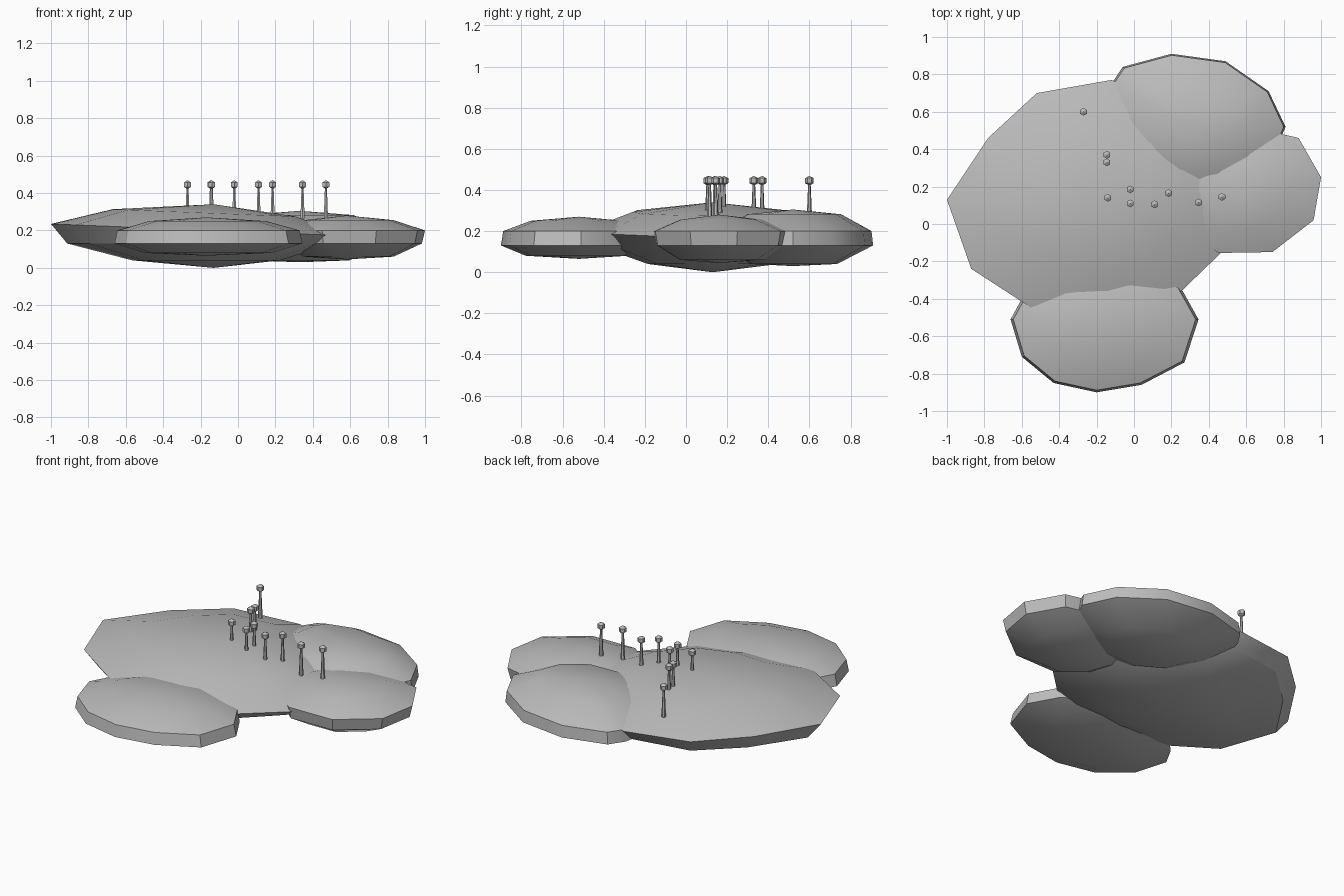
import bpy, bmesh, math

if "Cube" in bpy.data.objects:
    bpy.data.objects.remove(bpy.data.objects["Cube"])

grey = bpy.data.materials.new("stone grey")
grey.diffuse_color = (0.5, 0.5, 0.5, 1)
grey.use_nodes = True
grey.node_tree.nodes["Principled BSDF"].inputs["Base Color"].default_value = grey.diffuse_color


def finish(bm, name, angle=None):
    bmesh.ops.recalc_face_normals(bm, faces=bm.faces)
    me = bpy.data.meshes.new(name)
    bm.to_mesh(me)
    bm.free()
    me.materials.append(grey)
    ob = bpy.data.objects.new(name, me)
    bpy.context.collection.objects.link(ob)
    if angle:
        bpy.ops.object.select_all(action='DESELECT')
        ob.select_set(True)
        bpy.context.view_layer.objects.active = ob
        bpy.ops.object.shade_smooth_by_angle(angle=math.radians(angle))
    return ob


def lobe(name, centre, outline, rings, bottom, top, tilt=0.0):
    """Lens-shaped slab: outline scaled about its centre at each (scale, z) ring."""
    cx, cy = centre
    bm = bmesh.new()
    loops = []
    for s, z, t in rings:
        loops.append([bm.verts.new((cx + (x - cx) * s, cy + (y - cy) * s,
                                    z - t * tilt * (x - cx) * s)) for x, y in outline])
    n = len(outline)
    low, high = bm.verts.new((cx, cy, bottom)), bm.verts.new((cx, cy, top))
    for i in range(n):
        j = (i + 1) % n
        bm.faces.new((low, loops[0][j], loops[0][i]))
        bm.faces.new((high, loops[-1][i], loops[-1][j]))
        for a, b in zip(loops, loops[1:]):
            bm.faces.new((a[i], a[j], b[j], b[i]))
    return finish(bm, name, 30)


# Large middle slab
lobe("main_slab", (-0.13, 0.13),
     [(-1, .13), (-.87, -.24), (-.53, -.46), (-.15, -.5), (.2, -.41), (.47, -.15),
      (.58, .1), (.5, .38), (.26, .6), (-.12, .77), (-.52, .7), (-.78, .46)],
     [(.5, .04, 0), (.9, .13, 0), (1, .2, 1), (.62, .292, 1)], 0, .34, .04)

# Front slab
lobe("front_slab", (-.17, -.52),
     [(-.66, -.51), (-.6, -.71), (-.43, -.85), (-.2, -.9), (.04, -.86), (.27, -.74),
      (.345, -.51), (.25, -.34), (.05, -.2), (-.2, -.17), (-.45, -.24), (-.6, -.4)],
     [(.68, .08, 0), (1, .13, 0), (.97, .2, 0), (.62, .25, 0)], .065, .27)

# Right slab
lobe("right_slab", (.58, .16),
     [(.45, -.155), (.74, -.15), (.96, .02), (1, .25), (.88, .46), (.62, .52),
      (.32, .45), (.2, .2), (.27, 0)],
     [(.6, .06, 0), (.96, .13, 0), (1, .2, 0), (.6, .255, 0)], .045, .28)

# Back slab
lobe("back_slab", (.33, .52),
     [(-.12, .75), (-.06, .84), (.2, .91), (.49, .87), (.72, .71), (.81, .52),
      (.72, .3), (.5, .16), (.2, .15), (-.06, .3), (-.16, .55)],
     [(.55, .04, 0), (1, .13, 0), (.98, .2, 0), (.6, .282, 0)], .03, .305)

# Pins: tapered stem with a faceted ball on top
pins = [(-.27, .6), (-.145, .37), (-.145, .33), (-.14, .14), (-.02, .185),
        (-.02, .11), (.11, .105), (.185, .165), (.345, .115), (.47, .145)]
z0, z1 = .265, .435
for k, (x, y) in enumerate(pins, 1):
    bm = bmesh.new()
    stem = bmesh.ops.create_cone(bm, cap_ends=True, segments=6, radius1=.013,
                                 radius2=.006, depth=z1 - z0)
    bmesh.ops.translate(bm, verts=stem["verts"], vec=(x, y, (z0 + z1) / 2))
    finish(bm, f"pin_stem_{k}")
    bm = bmesh.new()
    ball = bmesh.ops.create_uvsphere(bm, u_segments=6, v_segments=3, radius=.024)
    bmesh.ops.translate(bm, verts=ball["verts"], vec=(x, y, .445))
    finish(bm, f"pin_head_{k}")
